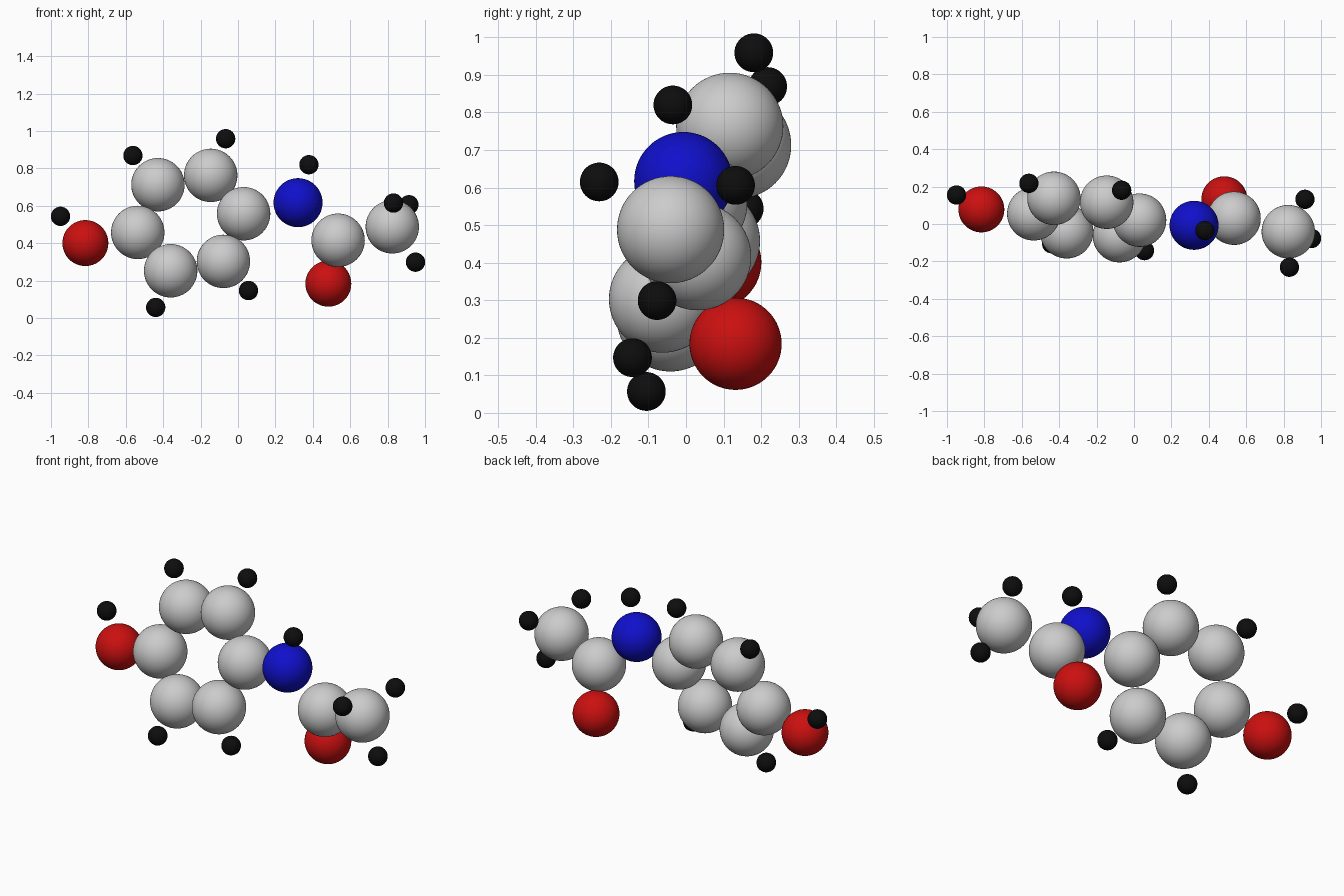
import bpy

if "Cube" in bpy.data.objects:
    bpy.data.objects.remove(bpy.data.objects["Cube"])

def material(name, rgb):
    m = bpy.data.materials.new(name)
    m.diffuse_color = (*rgb, 1)
    m.use_nodes = True
    m.node_tree.nodes["Principled BSDF"].inputs["Base Color"].default_value = m.diffuse_color
    return m

# Atom kinds: radius and colour
KINDS = {
    "carbon": (0.1427, None),
    "oxygen": (0.1227, material("red", (0.6, 0.005, 0.005))),
    "nitrogen": (0.131, material("blue", (0.005, 0.005, 0.6))),
    "hydrogen": (0.0515, material("black", (0.004, 0.004, 0.004))),
}

def atom(name, kind, pos):
    radius, mat = KINDS[kind]
    bpy.ops.mesh.primitive_uv_sphere_add(segments=64, ring_count=32, radius=radius, location=pos)
    ob = bpy.context.object
    ob.name = name
    bpy.ops.object.shade_smooth()
    if mat:
        ob.data.materials.append(mat)

# Six-carbon ring: three atoms, each with its opposite through the centre
cx, cy, cz = -0.253, 0.0375, 0.508
for i, (dx, dy, dz) in enumerate([(0.283, -0.017, 0.05), (0.107, 0.079, 0.255), (-0.175, 0.1, 0.205)]):
    for s, side in ((1, "a"), (-1, "b")):
        atom(f"ring_carbon_{i + 1}{side}", "carbon", (cx + s * dx, cy + s * dy, cz + s * dz))

# Ring hydrogens: two opposite pairs
for i, (dx, dy, dz) in enumerate([(0.187, 0.143, 0.451), (-0.309, 0.180, 0.361)]):
    for s, side in ((1, "a"), (-1, "b")):
        atom(f"ring_hydrogen_{i + 1}{side}", "hydrogen", (cx + s * dx, cy + s * dy, cz + s * dz))

# Hydroxyl group at the left
atom("hydroxyl_oxygen", "oxygen", (-0.816, 0.078, 0.401))
atom("hydroxyl_hydrogen", "hydrogen", (-0.949, 0.155, 0.544))

# Nitrogen link at the right
atom("amide_nitrogen", "nitrogen", (0.321, -0.007, 0.617))
atom("amide_hydrogen", "hydrogen", (0.379, -0.035, 0.82))

# Carbonyl group
atom("carbonyl_carbon", "carbon", (0.535, 0.031, 0.416))
atom("carbonyl_oxygen", "oxygen", (0.483, 0.132, 0.184))

# Methyl end
atom("methyl_carbon", "carbon", (0.825, -0.041, 0.488))
for i, p in enumerate([(0.831, -0.231, 0.615), (0.914, 0.132, 0.606), (0.949, -0.077, 0.299)]):
    atom(f"methyl_hydrogen_{i + 1}", "hydrogen", p)
